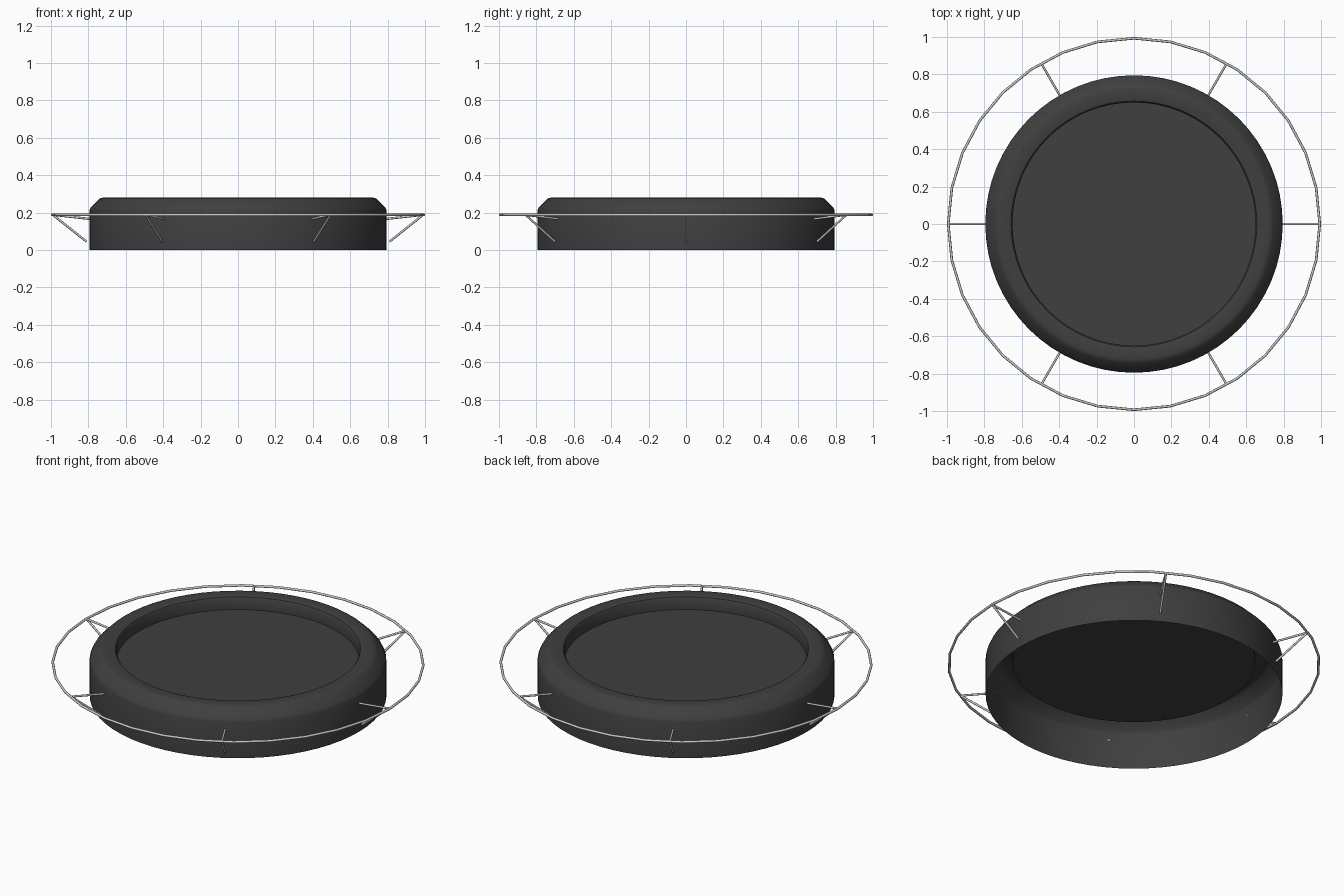
import bpy, bmesh
from math import sin, cos, pi, radians
from mathutils import Vector

if "Cube" in bpy.data.objects:
    bpy.data.objects.remove(bpy.data.objects["Cube"])

def material(name, color):
    m = bpy.data.materials.new(name)
    m.diffuse_color = color
    m.use_nodes = True
    m.node_tree.nodes["Principled BSDF"].inputs["Base Color"].default_value = m.diffuse_color
    return m

dark = material("dark_plastic", (0.05, 0.05, 0.05, 1))

def smooth(obj, angle=35):
    bpy.ops.object.select_all(action='DESELECT')
    obj.select_set(True)
    bpy.context.view_layer.objects.active = obj
    bpy.ops.object.shade_smooth_by_angle(angle=radians(angle))

def lathe(name, profile, steps):
    """Revolve (radius, z) points about z; a zero radius becomes a pole."""
    bm = bmesh.new()
    verts = [bm.verts.new((r, 0, z)) for r, z in profile]
    edges = [bm.edges.new(p) for p in zip(verts, verts[1:])]
    bmesh.ops.spin(bm, geom=verts + edges, cent=(0, 0, 0), axis=(0, 0, 1),
                   angle=2 * pi, steps=steps, use_merge=True)
    bmesh.ops.remove_doubles(bm, verts=bm.verts, dist=1e-5)
    bm.normal_update()
    # Open shell: make sure the dish floor faces up
    floor = min(bm.faces, key=lambda f: f.calc_center_median().xy.length)
    bmesh.ops.recalc_face_normals(bm, faces=bm.faces)
    if floor.normal.z < 0:
        bmesh.ops.reverse_faces(bm, faces=bm.faces)
    me = bpy.data.meshes.new(name)
    bm.to_mesh(me)
    bm.free()
    obj = bpy.data.objects.new(name, me)
    bpy.context.collection.objects.link(obj)
    smooth(obj)
    return obj

def rod(name, a, b, radius=0.006):
    a, b = Vector(a), Vector(b)
    bpy.ops.mesh.primitive_cylinder_add(vertices=8, radius=radius,
                                        depth=(b - a).length, location=(a + b) / 2)
    obj = bpy.context.object
    obj.name = name
    obj.rotation_euler = (b - a).to_track_quat('Z', 'Y').to_euler()
    smooth(obj, 50)

# Round shell, open underneath, with a chamfered rim and sunken top
shell = lathe("shell", [(0.795, 0), (0.795, 0.212), (0.788, 0.227), (0.745, 0.27),
                        (0.735, 0.277), (0.72, 0.28), (0.67, 0.28), (0.657, 0.276),
                        (0.65, 0.265), (0.65, 0.205), (0, 0.205)], 64)
shell.data.materials.append(dark)

# Thin wire hoop around the shell
HOOP_R, HOOP_Z = 0.993, 0.188
bpy.ops.mesh.primitive_torus_add(major_radius=HOOP_R, minor_radius=0.007,
                                 major_segments=32, minor_segments=8,
                                 location=(0, 0, HOOP_Z))
bpy.context.object.name = "hoop"
smooth(bpy.context.object, 50)

# Six pairs of wire struts holding the hoop
for i in range(6):
    t = i * pi / 3
    at = lambda r, z: (r * cos(t), r * sin(t), z)
    rod(f"upper_strut_{i + 1}", at(0.99, HOOP_Z), at(0.79, 0.166))
    rod(f"lower_strut_{i + 1}", at(0.99, HOOP_Z), at(0.81, 0.045))
